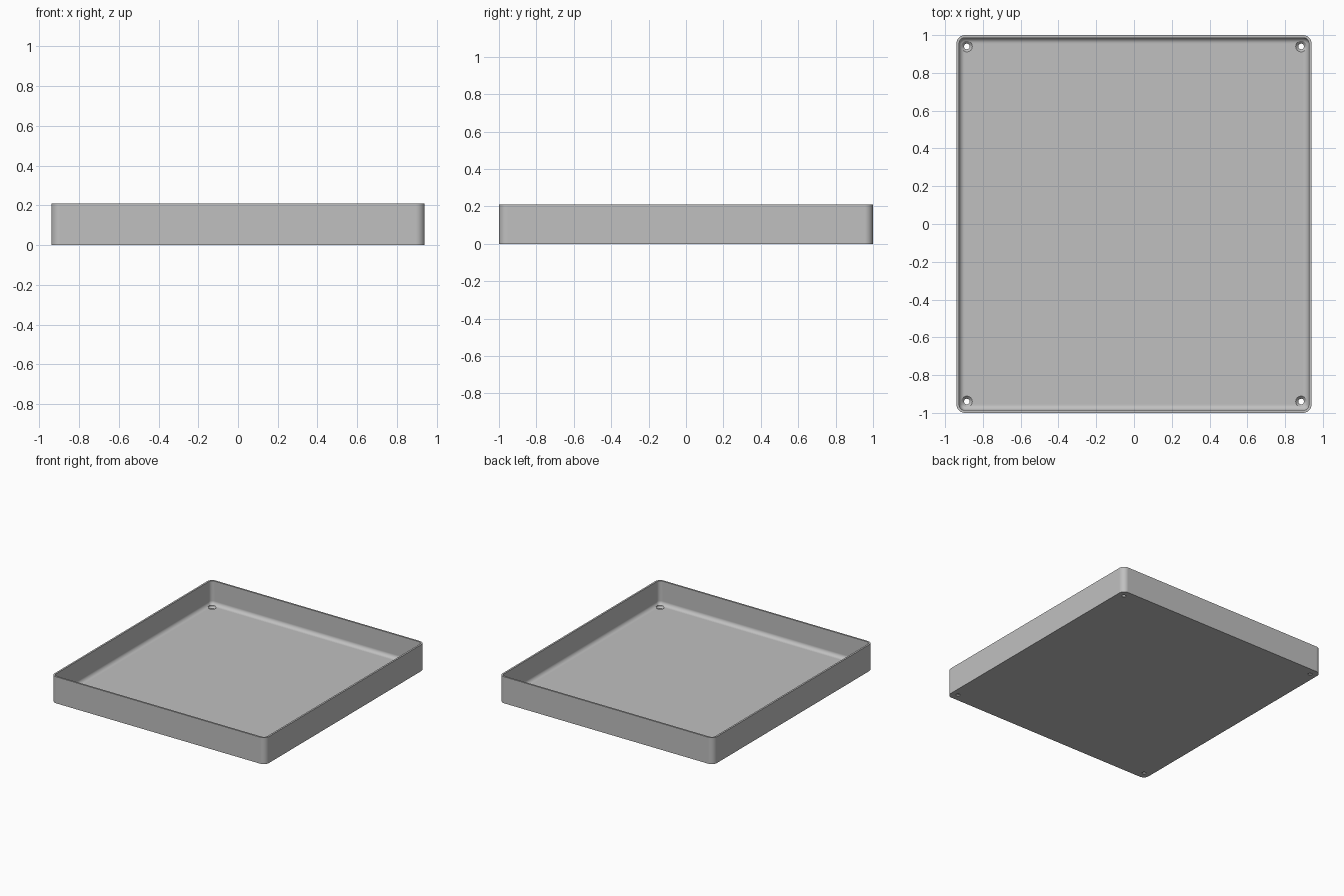
import bpy
import bmesh
from math import sin, cos, pi, radians

cube = bpy.data.objects.get("Cube")
if cube:
    bpy.data.objects.remove(cube, do_unlink=True)

HALF_X, HALF_Y, HEIGHT = 0.94, 1.0, 0.21
CORNER, WALL, FLOOR, FILLET = 0.045, 0.014, 0.022, 0.03
HOLE_X, HOLE_Y = 0.885, 0.94

grey = bpy.data.materials.new("light grey")
grey.use_nodes = True
colour = (0.53, 0.53, 0.53, 1)
grey.diffuse_color = colour
grey.node_tree.nodes["Principled BSDF"].inputs["Base Color"].default_value = colour


def rounded_rect(inset, z, steps=10):
    """Rounded rectangle loop, moved inward by inset."""
    r = max(CORNER - inset, 0.001)
    cx, cy = HALF_X - inset - r, HALF_Y - inset - r
    points = []
    for q, (sx, sy) in enumerate([(1, 1), (-1, 1), (-1, -1), (1, -1)]):
        for i in range(steps + 1):
            a = (q + i / steps) * pi / 2
            points.append((sx * cx + r * cos(a), sy * cy + r * sin(a), z))
    return points


def circle(x, y, r, z, sides=32):
    angles = [2 * pi * i / sides for i in range(sides)]
    return [(x + r * cos(a), y + r * sin(a), z) for a in angles]


def loft(bm, loops):
    """Skin a list of loops and close both ends."""
    rings = [[bm.verts.new(p) for p in loop] for loop in loops]
    for low, high in zip(rings, rings[1:]):
        n = len(low)
        for i in range(n):
            j = (i + 1) % n
            bm.faces.new((low[i], low[j], high[j], high[i]))
    bm.faces.new(rings[0][::-1])
    bm.faces.new(rings[-1])


def make_object(name, bm):
    bmesh.ops.recalc_face_normals(bm, faces=bm.faces)
    mesh = bpy.data.meshes.new(name)
    bm.to_mesh(mesh)
    bm.free()
    mesh.materials.append(grey)
    obj = bpy.data.objects.new(name, mesh)
    bpy.context.collection.objects.link(obj)
    return obj


# Tray: outer wall, rim, inner wall, then the rounded foot down to the floor
profile = [(0, 0), (0, HEIGHT), (WALL, HEIGHT)]
for i in range(9):
    a = i / 8 * pi / 2
    profile.append((WALL + FILLET * (1 - cos(a)), FLOOR + FILLET * (1 - sin(a))))
bm = bmesh.new()
loft(bm, [rounded_rect(inset, z) for inset, z in profile])
tray = make_object("tray", bm)

# Countersunk screw holes in the four corners
hole = [(0.015, -0.05), (0.015, 0.008), (0.029, FLOOR), (0.029, 0.1)]
bm = bmesh.new()
for sx in (-1, 1):
    for sy in (-1, 1):
        loft(bm, [circle(sx * HOLE_X, sy * HOLE_Y, r, z) for r, z in hole])
cutter = make_object("screw_hole_cutter", bm)
cutter.hide_render = True

cut = tray.modifiers.new("screw_holes", "BOOLEAN")
cut.operation = "DIFFERENCE"
cut.solver = "EXACT"
cut.object = cutter

for obj in bpy.context.selected_objects:
    obj.select_set(False)
bpy.context.view_layer.objects.active = tray
tray.select_set(True)
bpy.ops.object.modifier_apply(modifier=cut.name)
bpy.data.objects.remove(cutter, do_unlink=True)

# Smooth corners and fillet, keeping the large faces flat
bpy.ops.object.shade_smooth_by_angle(angle=radians(30))
weighted = tray.modifiers.new("weighted_normals", "WEIGHTED_NORMAL")
weighted.keep_sharp = True
